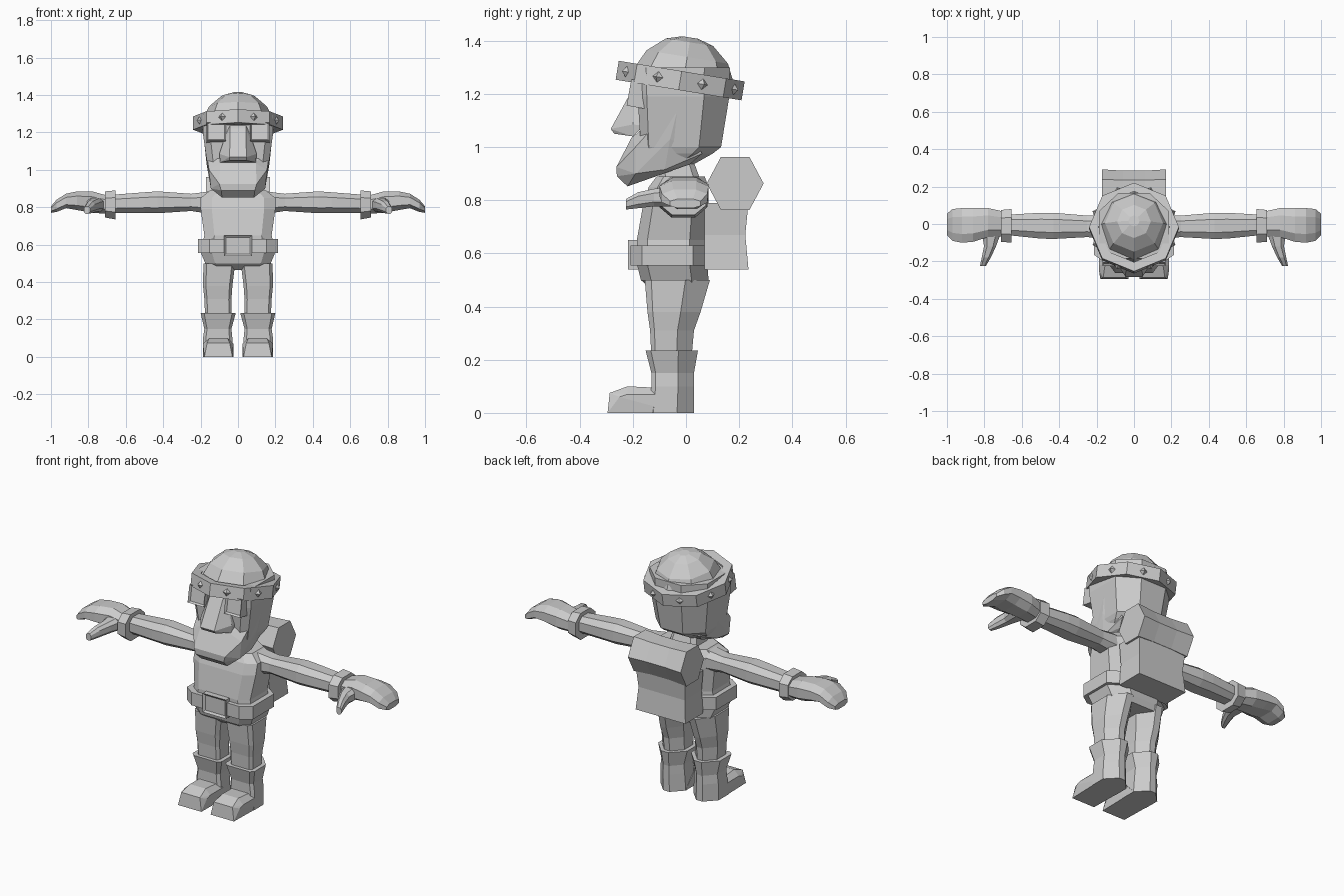
import bpy, bmesh, math
from mathutils import Matrix, Vector

grey = bpy.data.materials.new("plain grey")
grey.diffuse_color = (0.6, 0.6, 0.6, 1)


def finish(name, bm):
    bmesh.ops.recalc_face_normals(bm, faces=bm.faces)
    me = bpy.data.meshes.new(name)
    bm.to_mesh(me)
    bm.free()
    me.materials.append(grey)
    ob = bpy.data.objects.new(name, me)
    bpy.context.collection.objects.link(ob)
    return ob


def loft(name, rings, caps=True):
    """Skin a list of equal-length point rings."""
    bm = bmesh.new()
    vs = [[bm.verts.new(p) for p in r] for r in rings]
    n = len(vs[0])
    for a, b in zip(vs, vs[1:]):
        for i in range(n):
            j = (i + 1) % n
            bm.faces.new((a[i], a[j], b[j], b[i]))
    if caps:
        bm.faces.new(vs[0])
        bm.faces.new(vs[-1])
    return finish(name, bm)


def hull(name, pts):
    bm = bmesh.new()
    for p in pts:
        bm.verts.new(p)
    r = bmesh.ops.convex_hull(bm, input=bm.verts)
    bmesh.ops.delete(bm, geom=list({v for v in r["geom_interior"] if isinstance(v, bmesh.types.BMVert)}),
                     context='VERTS')
    bmesh.ops.dissolve_limit(bm, angle_limit=0.02, verts=bm.verts, edges=bm.edges)
    return finish(name, bm)


def both(pts):
    return [(s * x, y, z) for x, y, z in pts for s in (1, -1)]


def octo(a0, a1, b0, b1, c=0.3, d=None):
    """Chamfered rectangle; c is the chamfer at b0, d at b1."""
    d = c if d is None else d
    w, h = (a1 - a0) / 2, (b1 - b0) / 2
    return [(a0 + c * w, b0), (a1 - c * w, b0), (a1, b0 + c * h), (a1, b1 - d * h),
            (a1 - d * w, b1), (a0 + d * w, b1), (a0, b1 - d * h), (a0, b0 + c * h)]


def zring(z, x0, x1, y0, y1, c=0.3, d=None):
    return [(x, y, z) for x, y in octo(x0, x1, y0, y1, c, d)]


def xring(s, x, y0, y1, z0, z1, c=0.5):
    return [(s * x, y, z) for y, z in octo(y0, y1, z0, z1, c)]


# torso and hips
loft("torso", [zring(z, -w, w, f, b, 0.3, 0.5) for z, w, f, b in (
    (0.465, 0.15, -0.13, 0.075), (0.50, 0.175, -0.17, 0.085), (0.56, 0.2, -0.185, 0.08),
    (0.65, 0.18, -0.185, 0.08), (0.79, 0.2, -0.16, 0.085), (0.85, 0.2, -0.14, 0.085),
    (0.89, 0.15, -0.11, 0.07))])
loft("neck", [zring(0.86, -0.09, 0.09, -0.1, 0.06), zring(0.97, -0.07, 0.07, -0.1, 0.02)])

# belt and buckle
loft("belt", [zring(z, -0.213, 0.213, -0.208, 0.095, 0.28, 0.45) for z in (0.555, 0.63)])


def box(name, x0, x1, y0, y1, z0, z1, inset=0, depth=0):
    bm = bmesh.new()
    bmesh.ops.create_cube(bm, size=1)
    for v in bm.verts:
        v.co = Vector(((x0 + x1) / 2 + v.co.x * (x1 - x0), (y0 + y1) / 2 + v.co.y * (y1 - y0),
                       (z0 + z1) / 2 + v.co.z * (z1 - z0)))
    if inset:
        bm.normal_update()
        front = [f for f in bm.faces if f.normal.y < -0.9]
        bmesh.ops.inset_region(bm, faces=front, thickness=inset, depth=0)
        bmesh.ops.translate(bm, verts=front[0].verts, vec=(0, depth, 0))
    return finish(name, bm)


box("buckle", -0.075, 0.075, -0.218, -0.18, 0.54, 0.65, 0.016, 0.009)

# backpack with a hexagonal bedroll on top
loft("backpack", [[(x, y, z) for x, y in ((-w, 0.07), (w, 0.07), (w, b), (-w, b))]
                  for z, w, b in ((0.54, 0.16, 0.235), (0.67, 0.15, 0.223), (0.79, 0.16, 0.235))])
loft("bedroll", [[(x, 0.185 + r * math.cos(i * math.pi / 3), 0.863 + 1.08 * r * math.sin(i * math.pi / 3))
                  for i in range(6)] for x, r in ((-0.17, 0.107), (-0.06, 0.1), (0.06, 0.1), (0.17, 0.107))])

for s, side in ((1, "left"), (-1, "right")):
    def leg_rings(rows):
        return [[(s * x, y, z) for x, y, z in zring(z, a, b, f, k, 0.2, 0.75)] for z, a, b, f, k in rows]

    # leg and boot
    loft(side + "_leg", leg_rings(((0.2, 0.035, 0.175, -0.13, 0.02), (0.31, 0.035, 0.18, -0.135, 0.03),
                                   (0.38, 0.03, 0.187, -0.145, 0.055), (0.50, 0.015, 0.185, -0.155, 0.09))))
    loft(side + "_boot", leg_rings(((0, 0.025, 0.187, -0.14, 0.03), (0.1, 0.03, 0.187, -0.13, 0.03),
                                    (0.15, 0.035, 0.18, -0.13, 0.03), (0.235, 0.012, 0.2, -0.152, 0.045))))
    hull(side + "_foot", [(s * x, y, z) for x, y, z in (
        (0.03, -0.295, 0), (0.18, -0.295, 0), (0.045, -0.287, 0.075), (0.165, -0.287, 0.075),
        (0.025, -0.25, 0.06), (0.187, -0.25, 0.06), (0.055, -0.22, 0.1), (0.155, -0.22, 0.1),
        (0.025, -0.22, 0.07), (0.187, -0.22, 0.07), (0.05, -0.12, 0.095), (0.16, -0.12, 0.095),
        (0.025, -0.1, 0.07), (0.187, -0.1, 0.07), (0.025, -0.03, 0), (0.187, -0.03, 0))])
    # arm, glove cuff, hand and thumb
    loft(side + "_arm", [xring(s, *r) for r in (
        (0.15, -0.08, 0.05, 0.765, 0.885), (0.25, -0.07, 0.045, 0.78, 0.872),
        (0.43, -0.08, 0.06, 0.768, 0.885), (0.5, -0.078, 0.06, 0.77, 0.88), (0.67, -0.06, 0.05, 0.77, 0.867))])
    loft(side + "_cuff", [xring(s, *r) for r in (
        (0.655, -0.1, 0.08, 0.735, 0.89), (0.71, -0.095, 0.075, 0.745, 0.885))])
    loft(side + "_hand", [xring(s, *r) for r in (
        (0.69, -0.065, 0.065, 0.765, 0.86), (0.78, -0.07, 0.085, 0.77, 0.885),
        (0.86, -0.095, 0.085, 0.785, 0.885), (0.92, -0.1, 0.085, 0.795, 0.872),
        (0.97, -0.09, 0.08, 0.775, 0.84), (1.0, -0.06, 0.055, 0.77, 0.805))])
    loft(side + "_thumb", [[(s * x, y, z) for x, z in octo(cx - w, cx + w, cz - h, cz + h, 0.5)]
                           for y, cx, w, cz, h in ((-0.03, 0.76, 0.055, 0.815, 0.04),
                                                   (-0.12, 0.77, 0.032, 0.81, 0.033),
                                                   (-0.18, 0.79, 0.024, 0.8, 0.03),
                                                   (-0.225, 0.808, 0.016, 0.785, 0.02))])
    # framed eye block
    eye = box(side + "_eye", -0.052, 0.052, -0.03, 0.05, -0.05, 0.05, 0.012, 0.012)
    eye.location = (s * 0.117, -0.185, 1.2)
    eye.rotation_euler = (math.radians(-10), 0, 0)

# head
loft("head", [zring(z, -w, w, f, b, 0.2, 0.55) for z, w, f, b in (
    (0.93, 0.12, -0.17, 0.02), (0.975, 0.15, -0.17, 0.1), (1.0, 0.16, -0.17, 0.132),
    (1.19, 0.187, -0.182, 0.163), (1.3, 0.187, -0.185, 0.165))])
hull("beard", both((
    (0.185, -0.02, 1.19), (0.095, -0.205, 1.035), (0.1, -0.262, 0.925), (0.09, -0.26, 0.89),
    (0.085, -0.22, 0.852), (0.145, -0.19, 0.9), (0.155, -0.19, 1.0), (0.168, -0.06, 1.03),
    (0.145, -0.08, 0.915), (0.11, 0.015, 0.935), (0.13, 0.06, 0.975))))
hull("nose", both((
    (0.045, -0.17, 1.25), (0.042, -0.2, 1.22), (0.04, -0.215, 1.16), (0.045, -0.283, 1.068),
    (0.045, -0.27, 1.05), (0.1, -0.2, 1.085), (0.095, -0.2, 1.04), (0.1, -0.16, 1.08))))

# cap, headband and studs share one backward tilt
tilt = Matrix.Translation((0, -0.022, 1.25)) @ Matrix.Rotation(math.radians(-9.3), 4, 'X')


def ring8(r, z, oy=0):
    return [tilt @ Vector((r * math.cos(i * math.pi / 4), oy + r * math.sin(i * math.pi / 4), z)) for i in range(8)]


loft("cap", [ring8(r, z, 0.012) for r, z in (
    (0.195, -0.035), (0.185, 0.03), (0.155, 0.092), (0.09, 0.148), (0.03, 0.166))])
loft("headband", [ring8(r, z) for r, z in (
    (0.19, -0.036), (0.24, -0.036), (0.24, 0.036), (0.19, 0.036), (0.19, -0.036))], caps=False)
bm = bmesh.new()
for i in range(8):
    a = (i + 0.5) * math.pi / 4
    place = tilt @ Matrix.Rotation(a, 4, 'Z') @ Matrix.Translation((0.222, 0, 0))
    pts = [bm.verts.new(place @ Vector(p)) for p in
           ((0, 0.021, 0), (0, 0, 0.021), (0, -0.021, 0), (0, 0, -0.021), (0.018, 0, 0))]
    bm.faces.new(pts[:4])
    for k in range(4):
        bm.faces.new((pts[k], pts[(k + 1) % 4], pts[4]))
finish("headband_studs", bm)
